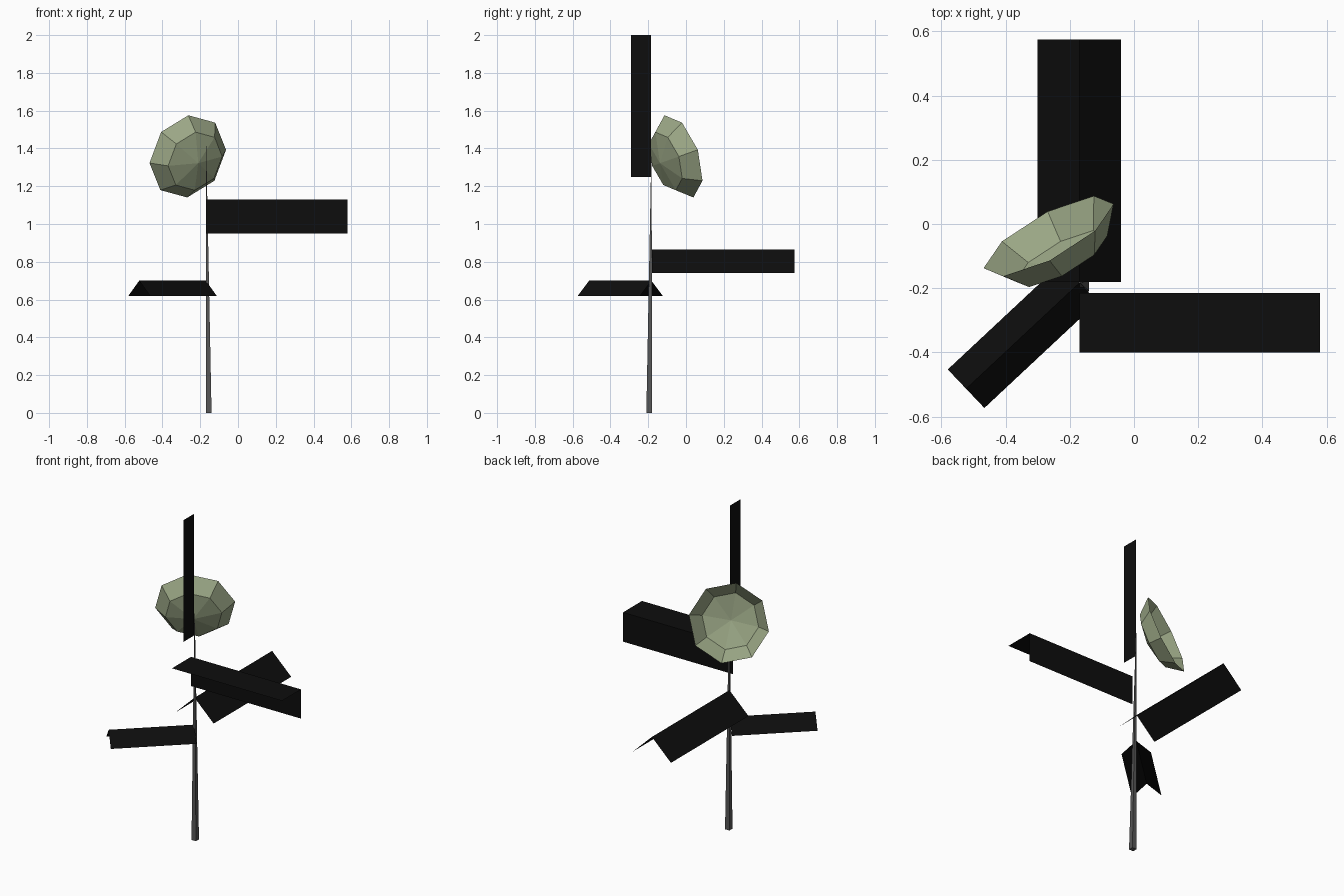
import bpy, math
from mathutils import Vector as V

if "Cube" in bpy.data.objects:
    bpy.data.objects.remove(bpy.data.objects["Cube"])


def material(name, rgb):
    m = bpy.data.materials.new(name)
    m.diffuse_color = (*rgb, 1)
    m.use_nodes = True
    m.node_tree.nodes["Principled BSDF"].inputs["Base Color"].default_value = m.diffuse_color
    return m


BLACK = material("black", (0.004, 0.004, 0.004))
GREY = material("dark grey", (0.095, 0.095, 0.095))
GREEN = material("sage green", (0.33, 0.39, 0.24))


def add_mesh(name, verts, faces, mat):
    me = bpy.data.meshes.new(name)
    me.from_pydata([tuple(v) for v in verts], [], faces)
    me.materials.append(mat)
    ob = bpy.data.objects.new(name, me)
    bpy.context.collection.objects.link(ob)
    return ob


def sheet(name, profile, sweep):
    """Sweep an open profile along a vector to make a thin folded sheet."""
    sweep, n = V(sweep), len(profile)
    verts = [V(p) for p in profile] + [V(p) + sweep for p in profile]
    faces = [(i, i + 1, n + i + 1, n + i) for i in range(n - 1)]
    return add_mesh(name, verts, faces, BLACK)


# Tapered mast, tip above one corner of its base
add_mesh("mast",
         [(-0.17, -0.21, 0), (-0.14, -0.21, 0), (-0.14, -0.18, 0),
          (-0.17, -0.18, 0), (-0.169, -0.182, 1.46)],
         [(3, 2, 1, 0)] + [(i, (i + 1) % 4, 4) for i in range(4)], GREY)

# Upright fin
sheet("top_fin", [(-0.17, -0.185, 1.25), (-0.17, -0.29, 1.25)], (0, 0, 0.75))

# L-shaped arm to the right
sheet("right_arm",
      [(-0.17, -0.215, 0.95), (-0.17, -0.215, 1.13), (-0.17, -0.40, 1.13)],
      (0.75, 0, 0))

# Roof-shaped arm to the back
sheet("back_arm",
      [(-0.30, -0.18, 0.74), (-0.17, -0.18, 0.865), (-0.04, -0.18, 0.74)],
      (0, 0.755, 0))

# Roof-shaped arm to the front left
sheet("diagonal_arm",
      [(-0.113, -0.243, 0.62), (-0.17, -0.183, 0.70), (-0.227, -0.123, 0.62)],
      (-0.353, -0.33, 0))

# Eight-sided dish: flattened half sphere opening to the back left
centre = V((-0.266, -0.0375, 1.358))
up = V((0.003, -0.0765, 0.2175))
side = V((0.2025, 0.10, 0.035))
back = side.cross(up).normalized()
verts = []
for lat in (0, math.pi / 4):
    for i in range(8):
        a = i * math.pi / 4
        verts.append(centre + math.cos(lat) * (up * math.cos(a) + side * math.sin(a))
                     + back * 0.12 * math.sin(lat))
verts.append(centre + back * 0.12)
faces = []
for i in range(8):
    j = (i + 1) % 8
    faces += [(j, i, 8 + i, 8 + j), (8 + j, 8 + i, 16)]
add_mesh("dish", verts, faces, GREEN)
